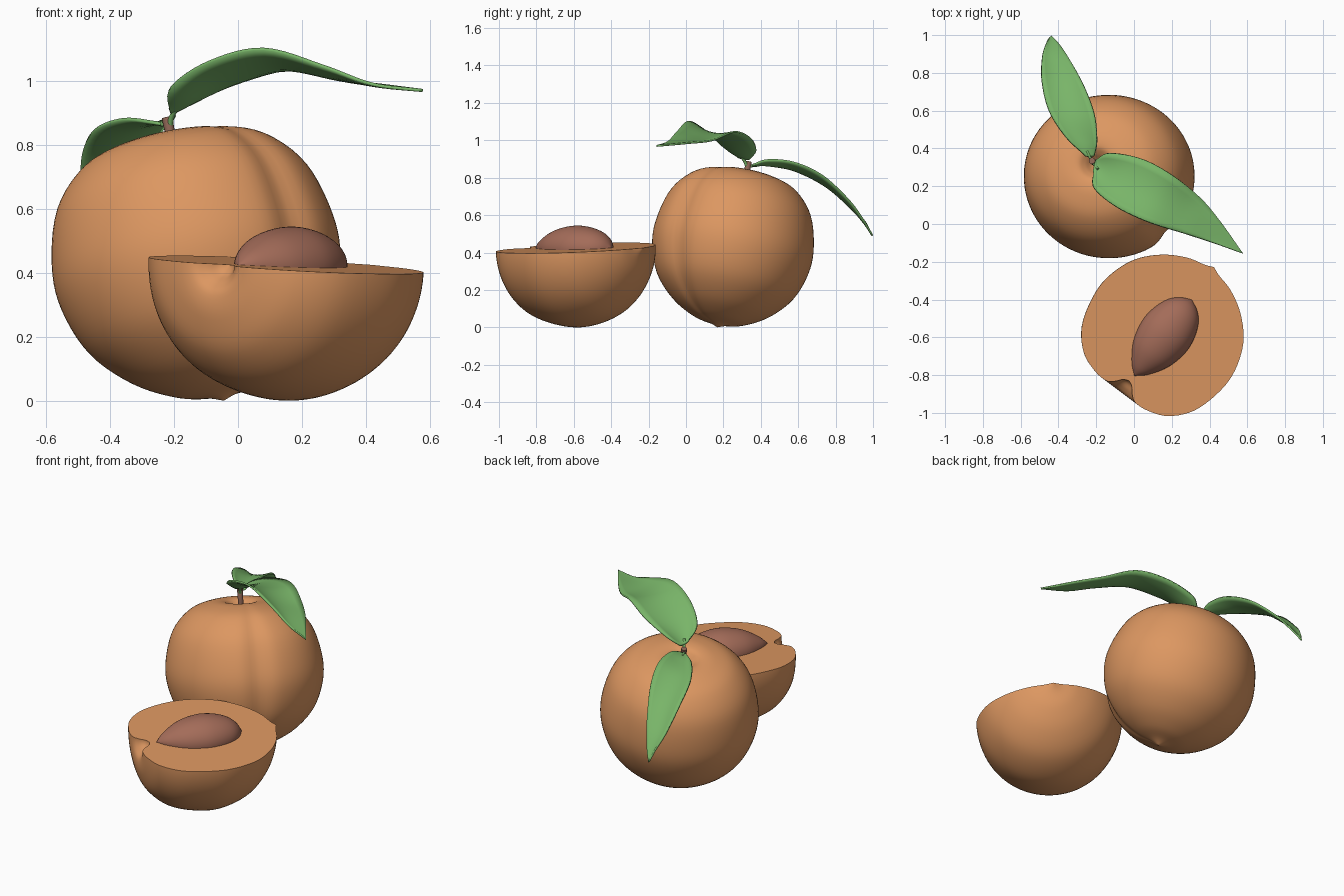
import bpy, bmesh, math
from mathutils import Vector, Matrix

if "Cube" in bpy.data.objects:
    bpy.data.objects.remove(bpy.data.objects["Cube"])


def material(name, rgb):
    m = bpy.data.materials.new(name)
    m.diffuse_color = (*rgb, 1)
    m.use_nodes = True
    m.node_tree.nodes["Principled BSDF"].inputs["Base Color"].default_value = m.diffuse_color
    return m


SKIN = material("peach_orange", (0.72, 0.31, 0.12))
PIT = material("pit_brown", (0.37, 0.15, 0.10))
LEAF = material("leaf_green", (0.19, 0.46, 0.14))
STEM = material("stem_brown", (0.27, 0.13, 0.09))


def smooth_path(points, steps):
    """Catmull-Rom curve through the points."""
    p = [Vector(q) for q in points]
    p = [2 * p[0] - p[1]] + p + [2 * p[-1] - p[-2]]
    out = []
    for i in range(1, len(p) - 2):
        a, b, c, d = p[i - 1:i + 3]
        for k in range(steps):
            t = k / steps
            out.append(0.5 * (2 * b + (c - a) * t + (2 * a - 5 * b + 4 * c - d) * t * t
                              + (3 * b - a - 3 * c + d) * t ** 3))
    return out + [p[-2]]


def finish(name, bm, mat, angle=50):
    bmesh.ops.recalc_face_normals(bm, faces=bm.faces)
    me = bpy.data.meshes.new(name)
    bm.to_mesh(me)
    bm.free()
    me.materials.append(mat)
    ob = bpy.data.objects.new(name, me)
    bpy.context.collection.objects.link(ob)
    bpy.ops.object.select_all(action='DESELECT')
    ob.select_set(True)
    bpy.context.view_layer.objects.active = ob
    bpy.ops.object.shade_smooth_by_angle(angle=math.radians(angle))
    return ob


def lathe(profile, seam=None, depth=0.0, sides=96):
    """Revolve (radius, height) about local z, with an optional groove at one direction."""
    bm = bmesh.new()
    rings = []
    for q in smooth_path(profile, 5):
        ring = []
        for j in range(sides):
            a = 2 * math.pi * (j + 0.5) / sides
            r = max(q.x, 0)
            if seam is not None:
                d = (a - seam + math.pi) % (2 * math.pi) - math.pi
                r *= 1 - depth * math.exp(-(d / 0.15) ** 2)
            ring.append(bm.verts.new((r * math.cos(a), r * math.sin(a), q.y)))
        rings.append(ring)
    for r0, r1 in zip(rings, rings[1:]):
        for j in range(sides):
            k = (j + 1) % sides
            bm.faces.new((r0[j], r0[k], r1[k], r1[j]))
    bmesh.ops.remove_doubles(bm, verts=bm.verts, dist=1e-5)
    return bm


FRUIT = [(0, .32), (.03, .335), (.06, .37), (.10, .395), (.18, .39), (.29, .345), (.385, .235),
         (.432, .07), (.43, -.07), (.375, -.22), (.27, -.335), (.15, -.405), (.05, -.432), (0, -.452)]

# whole fruit, leaning back-left, with its seam facing front-right
bm = lathe(FRUIT, seam=math.radians(-45 % 360), depth=0.06)
lean = Matrix.Rotation(math.radians(15), 4, Vector((-1, -1, 0)))
bm.transform(Matrix.Translation((-0.13, 0.25, 0.435)) @ Matrix.Diagonal((1.035, 0.99, 1, 1)) @ lean)
bm.transform(Matrix.Translation((0, 0, -min(v.co.z for v in bm.verts))))
finish("whole_fruit", bm, SKIN)

# frame of the tilted cut face: stem direction is local z, face normal is local y
normal = Vector((0.055, -0.04, 1)).normalized()
axis = Vector((-0.6, -0.8, 0))
axis = (axis - normal * axis.dot(normal)).normalized()
side = normal.cross(axis)
frame = Matrix((side, normal, axis)).transposed().to_4x4()

# halved fruit
bm = lathe(FRUIT)
bmesh.ops.bisect_plane(bm, geom=bm.verts[:] + bm.edges[:] + bm.faces[:], dist=1e-5,
                       plane_co=(0, 0, 0), plane_no=(0, 1, 0), clear_outer=True)
bmesh.ops.holes_fill(bm, edges=[e for e in bm.edges if e.is_boundary], sides=0)
bm.transform(Matrix.Translation((0.16, -0.58, 0.422)) @ frame @ Matrix.Scale(0.972, 4))
bm.transform(Matrix.Translation((0, 0, -min(v.co.z for v in bm.verts))))
finish("halved_fruit", bm, SKIN)

# pit, pointed toward the stem end
bm = lathe([(0, .255), (.055, .205), (.115, .11), (.142, 0), (.135, -.09), (.105, -.17),
            (.06, -.22), (0, -.25)], sides=64)
bm.transform(Matrix.Translation((0.155, -0.60, 0.424)) @ frame @ Matrix.Diagonal((1, 0.84, 1, 1)))
finish("pit", bm, PIT)


def leaf(name, edge_a, mid, edge_b, cross=8):
    """Skin a cupped sheet across two edges and a midrib."""
    bm = bmesh.new()
    rows = []
    for a, m, b in zip(*(smooth_path(c, 6) for c in (edge_a, mid, edge_b))):
        row = []
        for k in range(cross + 1):
            t = k / cross
            row.append(bm.verts.new(a * (1 - t) * (1 - 2 * t) + m * 4 * t * (1 - t)
                                    + b * t * (2 * t - 1)))
        rows.append(row)
    for r0, r1 in zip(rows, rows[1:]):
        for k in range(cross):
            bm.faces.new((r0[k], r0[k + 1], r1[k + 1], r1[k]))
    bmesh.ops.remove_doubles(bm, verts=bm.verts, dist=1e-5)
    ob = finish(name, bm, LEAF)
    mod = ob.modifiers.new("thickness", 'SOLIDIFY')
    mod.thickness = 0.01
    mod.offset = 0


tip = (.578, -.157, .97)
leaf("front_leaf",
     [(-.215, .28, .91), (-.21, .19, .98), (-.09, .09, 1.06), (.08, .01, 1.10), (.27, -.05, 1.045),
      (.42, -.10, .99), tip],
     [(-.21, .31, .90), (-.16, .27, .93), (-.04, .21, 1.0), (.12, .13, 1.04), (.28, .04, 1.015),
      (.43, -.06, .985), tip],
     [(-.20, .34, .90), (-.13, .375, .95), (.04, .345, 1.01), (.2, .26, 1.045), (.35, .14, 1.0),
      (.46, .01, .985), tip])
tip = (-.44, .997, .49)
leaf("back_leaf",
     [(-.255, .36, .87), (-.36, .46, .88), (-.45, .60, .845), (-.488, .76, .765), (-.485, .89, .64),
      (-.462, .96, .56), tip],
     [(-.235, .355, .865), (-.27, .44, .865), (-.33, .58, .84), (-.38, .74, .76), (-.42, .87, .65),
      (-.44, .95, .56), tip],
     [(-.21, .36, .87), (-.197, .44, .895), (-.21, .58, .88), (-.265, .73, .81), (-.34, .87, .68),
      (-.395, .95, .57), tip])


def tube(name, points, radii, mat, sides=12):
    """Round tapering tube along a path, closed at both ends."""
    bm = bmesh.new()
    rings = []
    path = smooth_path(points, 5)
    for i, p in enumerate(path):
        d = path[min(i + 1, len(path) - 1)] - path[max(i - 1, 0)]
        q = d.to_track_quat('Z', 'Y')
        r = radii[0] + (radii[1] - radii[0]) * i / (len(path) - 1)
        rings.append([bm.verts.new(p + q @ Vector((r * math.cos(2 * math.pi * j / sides),
                                                   r * math.sin(2 * math.pi * j / sides), 0)))
                      for j in range(sides)])
    for r0, r1 in zip(rings, rings[1:]):
        for j in range(sides):
            k = (j + 1) % sides
            bm.faces.new((r0[j], r0[k], r1[k], r1[j]))
    bm.faces.new(rings[0])
    bm.faces.new(rings[-1])
    finish(name, bm, mat)


# stem and leaf stalks
tube("stem", [(-.20, .32, .73), (-.21, .325, .82), (-.222, .335, .885)], (.014, .017), STEM)
tube("front_stalk", [(-.215, .33, .85), (-.208, .315, .885), (-.19, .29, .92)], (.01, .007), LEAF)
tube("back_stalk", [(-.213, .33, .85), (-.228, .345, .862), (-.25, .39, .867)], (.01, .007), LEAF)
